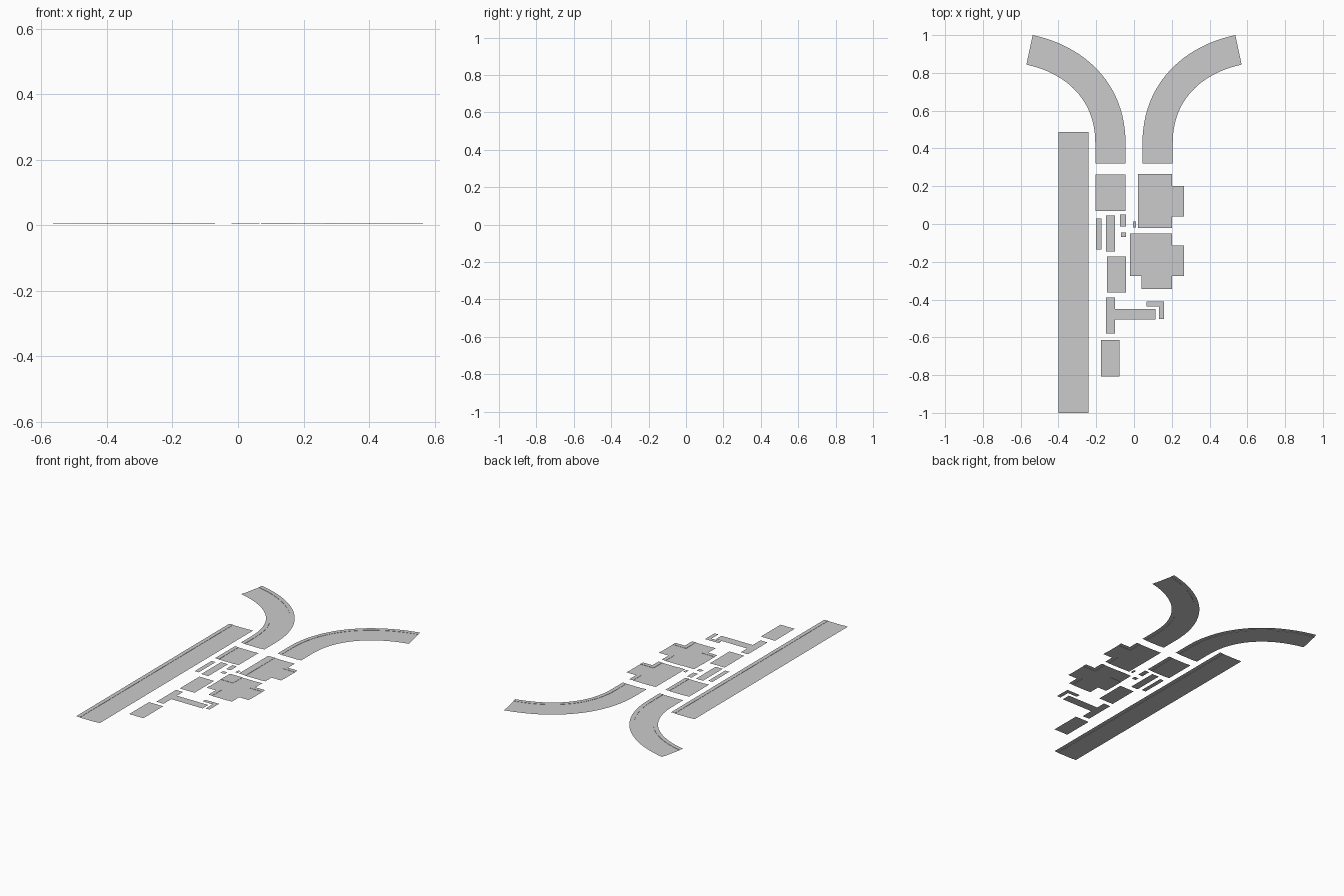
import bpy, bmesh
from mathutils import Vector

if "Cube" in bpy.data.objects:
    bpy.data.objects.remove(bpy.data.objects["Cube"])

LOW, ROAD, WALK = 0.003, 0.0055, 0.007
LEVEL = {"l": LOW, "r": ROAD, "k": WALK, "0": 0.0}


def finish(name, bm):
    bmesh.ops.remove_doubles(bm, verts=bm.verts, dist=1e-5)
    me = bpy.data.meshes.new(name)
    bm.to_mesh(me)
    bm.free()
    ob = bpy.data.objects.new(name, me)
    bpy.context.collection.objects.link(ob)
    return ob


def tiles(name, xs, ys, rows):
    """Stepped sheet: one letter per cell, rows listed from low y to high y."""
    bm = bmesh.new()

    def face(*pts):
        bm.faces.new([bm.verts.new(p) for p in pts])

    def cell(i, j):
        if 0 <= j < len(rows) and 0 <= i < len(rows[j]):
            return LEVEL.get(rows[j][i])
        return None

    for j in range(len(rows)):
        for i in range(len(rows[j])):
            z = cell(i, j)
            if z is None:
                continue
            x0, x1, y0, y1 = xs[i], xs[i + 1], ys[j], ys[j + 1]
            face((x0, y0, z), (x1, y0, z), (x1, y1, z), (x0, y1, z))
            # kerb walls down to lower neighbours
            for di, dj, a, b in ((1, 0, (x1, y0), (x1, y1)), (-1, 0, (x0, y1), (x0, y0)),
                                 (0, 1, (x1, y1), (x0, y1)), (0, -1, (x0, y0), (x1, y0))):
                n = cell(i + di, j + dj)
                if n is not None and n < z - 1e-6:
                    face((*a, n), (*b, n), (*b, z), (*a, z))
    return finish(name, bm)


def road(name, path):
    """Sweep the kerbed road profile along a path of (point, tangent)."""
    w, k = 0.08, 0.025
    prof = [(-w, WALK), (k - w, WALK), (k - w, ROAD), (w - k, ROAD), (w - k, WALK), (w, WALK)]
    bm = bmesh.new()
    prev = None
    for p, t in path:
        n = Vector((t.y, -t.x)).normalized()
        row = [bm.verts.new((p.x + n.x * o, p.y + n.y * o, z)) for o, z in prof]
        if prev:
            for a in range(len(prof) - 1):
                bm.faces.new((prev[a], prev[a + 1], row[a + 1], row[a]))
        prev = row
    bmesh.ops.recalc_face_normals(bm, faces=bm.faces)
    if sum(f.normal.z for f in bm.faces) < 0:
        bmesh.ops.reverse_faces(bm, faces=bm.faces)
    return finish(name, bm)


# Curved roads, left and right
for side, s in (("left", 1), ("right", -1)):
    P = [Vector((s * x, y)) for x, y in ((-.125, .43), (-.125, .70), (-.31, .87), (-.553, .922))]
    path = [(Vector((s * -.125, .32)), Vector((0, 1)))]
    for i in range(25):
        t = i / 24
        u = 1 - t
        p = P[0] * u**3 + P[1] * 3 * u * u * t + P[2] * 3 * u * t * t + P[3] * t**3
        d = (P[1] - P[0]) * u * u + (P[2] - P[1]) * 2 * u * t + (P[3] - P[2]) * t * t
        path.append((p, d))
    road("curved_road_" + side, path)

# Straight roads
up = Vector((0, 1))
road("long_road", [(Vector((-.32, -1)), up), (Vector((-.32, .488)), up)])
road("short_road", [(Vector((-.125, .07)), up), (Vector((-.125, .263)), up)])

# Junctions
tiles("three_way_junction", [.02, .065, .175, .2, .265],
      [-.02, .04, .065, .175, .2, .265],
      ["krk.", "krkk", "krrr", "krkk", "krk."])
tiles("four_way_junction", [-.02, .04, .065, .175, .2, .265],
      [-.345, -.275, -.25, -.14, -.115, -.05],
      [".krk.", "kkrkk", "rrrrr", "kkrkk", "kkrk."])

# Plain pavement pieces: x0, x1, y0, y1, level
for name, x0, x1, y0, y1, lv in (
        ("narrow_path", -.2, -.172, -.135, .03, "k"),
        ("wide_path", -.148, -.1, -.145, .046, "k"),
        ("path_piece", -.073, -.042, -.012, .05, "k"),
        ("path_corner", -.07, -.042, -.07, -.044, "k"),
        ("path_end", -.006, .01, -.018, .012, "k"),
        ("upper_slab", -.142, -.042, -.362, -.172, "l"),
        ("lower_slab", -.174, -.078, -.807, -.615, "k")):
    tiles(name, [x0, x1], [y0, y1], [lv])

# T-shaped and L-shaped paths
tiles("tee_path", [-.148, -.1, .113], [-.58, -.505, -.45, -.39], ["l.", "ll", "l."])
tiles("elbow_path", [.065, .132, .158], [-.503, -.436, -.41], [".k", "kk"])
